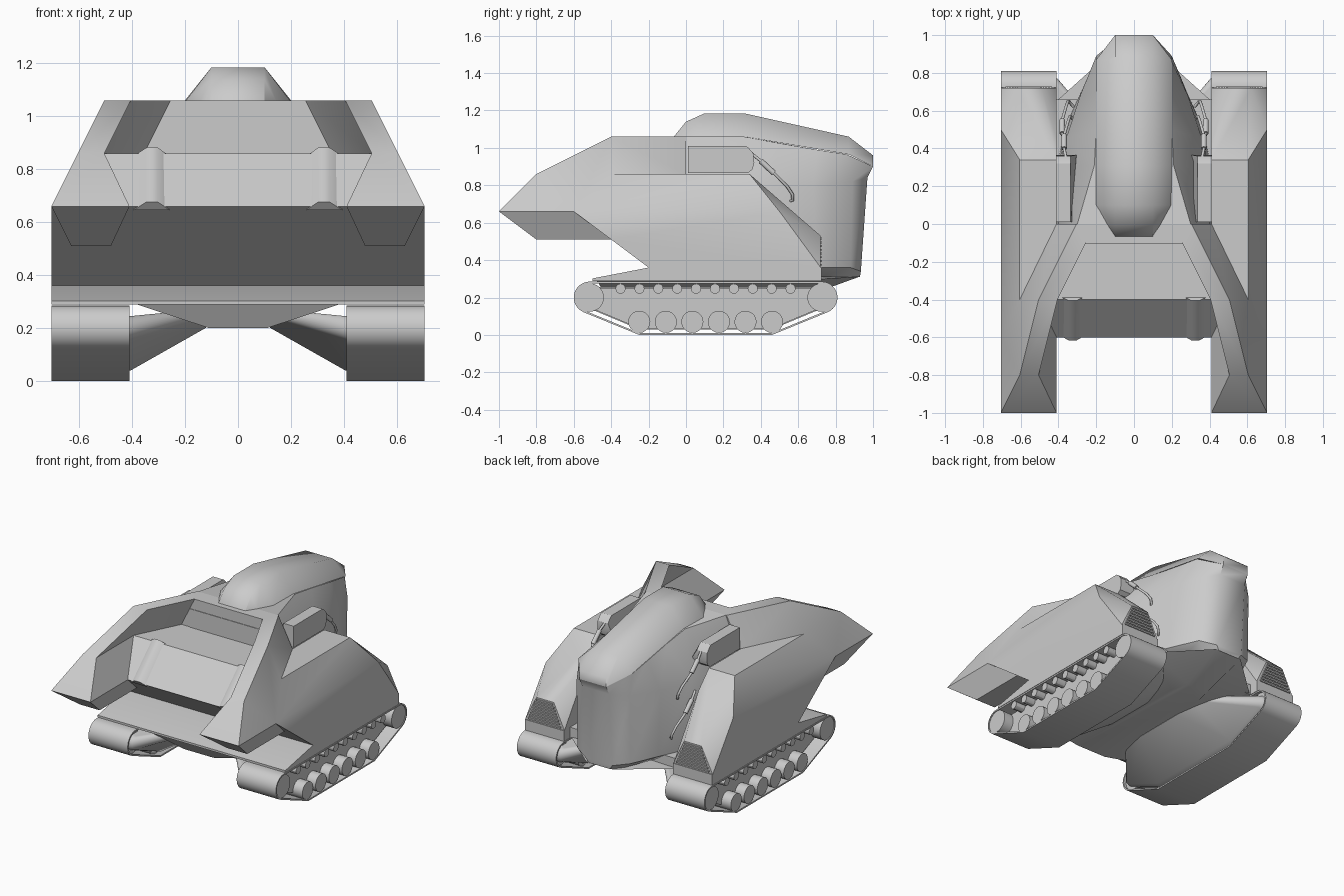
import bpy, bmesh, math
from mathutils import Vector

if "Cube" in bpy.data.objects:
    bpy.data.objects.remove(bpy.data.objects["Cube"])

grey = bpy.data.materials.new("hull_grey")
grey.diffuse_color = (0.6, 0.6, 0.6, 1)
grey.use_nodes = True
grey.node_tree.nodes["Principled BSDF"].inputs["Base Color"].default_value = grey.diffuse_color


def finish(name, bm, angle=30):
    bmesh.ops.remove_doubles(bm, verts=bm.verts, dist=0.0005)
    bmesh.ops.recalc_face_normals(bm, faces=bm.faces)
    me = bpy.data.meshes.new(name)
    bm.to_mesh(me)
    bm.free()
    me.materials.append(grey)
    ob = bpy.data.objects.new(name, me)
    bpy.context.collection.objects.link(ob)
    bpy.ops.object.select_all(action='DESELECT')
    ob.select_set(True)
    bpy.context.view_layer.objects.active = ob
    bpy.ops.object.shade_smooth_by_angle(angle=math.radians(angle))
    return ob


def loft(bm, rings, caps=True, loop=False):
    vs = [[bm.verts.new(p) for p in r] for r in rings]
    n = len(vs[0])
    pairs = list(zip(vs, vs[1:])) + ([(vs[-1], vs[0])] if loop else [])
    for a, b in pairs:
        for i in range(n):
            j = (i + 1) % n
            bm.faces.new((a[i], a[j], b[j], b[i]))
    if caps and not loop:
        bm.faces.new(vs[0])
        bm.faces.new(vs[-1])


def prism(bm, yz, x0, x1):
    loft(bm, [[(x, y, z) for y, z in yz] for x in (x0, x1)])


def full(half):
    """Close a half ring across the centre plane."""
    return half + [(-x, y, z) for x, y, z in reversed(half)]


def box(bm, x0, x1, y0, y1, z0, z1):
    prism(bm, [(y0, z0), (y1, z0), (y1, z1), (y0, z1)], x0, x1)


# Main body: prongs, nose, front recess and side pods (half, mirrored)
P = dict(
    A=(.705, -1, .66), B=(.41, -1, .66), C=(.605, -.8, .86), D=(.505, -.8, .86),
    E=(.505, -.4, 1.06), F=(.405, -.4, 1.06), G=(.305, 0, 1.06), H=(.255, -.1, 1.06),
    P=(.63, -.8, .51), Q=(.48, -.8, .51), R=(.63, -.4, .51), q=(.48, -.4, .51),
    N=(.41, -.6, .66), O=(.705, -.6, .66), S=(.705, -.4, .51), T=(.705, -.2, .36),
    w=(.505, -.4, .86), W=(.355, -.1, .86), h=(.605, -.4, .86),
    I=(.41, 0, .86), J=(.605, .34, .86), K=(.41, .34, .86), L=(.705, .5, .66),
    l=(.41, .45, .75), M=(.62, .72, .53), X=(.49, .72, .53), Y=(.705, .72, .36),
    Z=(.41, .72, .36), U=(.41, 0, .36))
for key, src in zip("12345678", "NwWHGqTU"):
    P[key] = (0,) + P[src][1:]
FACES = ("ACEhO OhJL OLYTS CDFE ABDC EFHG H45G BNwD DwF wWHF N12w w23W W34H "
         "APQB AORP BQqN PRqQ 1Nq6 OSR ST76qR EGIh hIKJ KJMX JLM LYM KXl lXZ "
         "XMYZ IKlZU G58UI T78UZY").split()
bm = bmesh.new()
for s in (1, -1):
    vs = {k: bm.verts.new((s * p[0], p[1], p[2])) for k, p in P.items()}
    for f in FACES:
        bm.faces.new([vs[c] for c in f])
finish("main_body", bm, 35)

# Ridges over the nose corners
bm = bmesh.new()
for s in (1, -1):
    rings = []
    for y, z in ((-.39, .86), (-.6, .655)):
        rings.append([(s * .258, y + .01, z - .01), (s * .304, y - .016, z + .022),
                      (s * .345, y - .016, z + .022), (s * .395, y + .01, z - .01)])
    loft(bm, rings)
finish("nose_ridges", bm, 60)

# Lip across the back wall of the front recess
bm = bmesh.new()
box(bm, -.29, .29, -.104, -.09, .86, .985)
box(bm, -.255, .255, -.104, -.09, 1.0, 1.06)
finish("recess_wall_panels", bm)

# Rear hull, tapering backwards
bm = bmesh.new()
bottom = [(.3, 0, .31), (.3, .3, .31), (.26, .5, .31), (.2, .72, .31), (.14, .86, .31), (.08, .93, .31)]
lower = [(.41, 0, .36), (.41, .3, .36), (.36, .52, .36), (.28, .7, .36), (.2, .88, .36), (.1, .935, .34)]
middle = [(.4, 0, .8), (.4, .3, .8), (.36, .45, .8), (.285, .68, .8), (.2, .89, .82), (.1, .97, .84)]
rim = [(.3, 0, 1.06), (.21, .31, 1.06), (.2, .5, 1.025), (.2, .7, .99), (.2, .86, .965), (.1, 1, .9)]
loft(bm, [full(r) for r in (bottom, lower, middle, rim)])
finish("rear_hull", bm, 35)

# Raised spine along the top
bm = bmesh.new()
rings = []
for y, xs, zs, zt in ((-.065, .1, 1.055, 1.06), (0, .145, 1.055, 1.14), (.1, .2, 1.055, 1.185),
                      (.31, .2, 1.06, 1.185), (.87, .2, .965, 1.06), (1.0, .1, .9, .96)):
    rings.append(full([(xs, y, zs), (.1, y, zt)]))
loft(bm, rings)
finish("top_spine", bm, 53)

# Fender plate over both tracks
bm = bmesh.new()
for x0, x1, end in ((.41, .705, .725), (-.705, -.41, .725), (-.41, .41, .66)):
    prism(bm, [(-.5, .288), (-.5, .302), (-.2, .36), (end, .36), (end, .288)], x0, x1)
finish("fender_plate", bm)

# Belly keel
bm = bmesh.new()
loft(bm, [[(-.4, -.48, .295), (.4, -.48, .295), (.4, .66, .295), (.1, .93, .312), (-.1, .93, .312), (-.4, .66, .295)],
          [(-.11, -.42, .2), (.11, -.42, .2), (.11, .5, .2), (.08, .62, .2), (-.08, .62, .2), (-.11, .5, .2)]])
finish("belly_keel", bm)

# Side boxes on the shoulders, with sloped inner edge
bm = bmesh.new()
yz = [(.01, .865), (.33, .865), (.355, .885), (.365, .92), (.36, .97), (.335, 1.0), (.32, 1.01), (.01, 1.01)]
for s in (1, -1):
    loft(bm, [[(s * (.305 + .03 * (z > .95)), y, z) for y, z in yz], [(s * .412, y, z) for y, z in yz]])
finish("shoulder_boxes", bm)

# Rear vents with slats
bm = bmesh.new()
for s in (1, -1):
    for i in range(8):
        z, inset = .37 + i * .02, i * .0085
        box(bm, s * (.435 + inset), s * (.68 - inset), .71, .727, z, z + .01)
finish("vent_slats", bm)


# Track outline, shrunk by d
def outline(d):
    r, pts = .085 - d, []
    for i in range(15):
        a = math.radians(90 + 158 * i / 14)
        pts.append((-.515 + r * math.cos(a), .2 + r * math.sin(a)))
    pts += [(-.25, d), (.46, d)]
    for i in range(15):
        a = math.radians(-68 + 158 * i / 14)
        pts.append((.725 + r * math.cos(a), .2 + r * math.sin(a)))
    return pts


def wheel(bm, x0, x1, y, z, r, n):
    prism(bm, [(y + r * math.cos(2 * math.pi * i / n), z + r * math.sin(2 * math.pi * i / n))
               for i in range(n)], x0, x1)


for side, s in (("right", 1), ("left", -1)):
    # Belt
    bm = bmesh.new()
    loft(bm, [[(s * x, y, z) for y, z in outline(d)]
              for x, d in ((.41, 0), (.705, 0), (.705, .01), (.41, .01))], loop=True)
    finish(side + "_track_belt", bm)
    # Inner frame
    bm = bmesh.new()
    prism(bm, outline(.035), s * .43, s * .63)
    finish(side + "_track_frame", bm)
    # Idlers, road wheels and return rollers
    bm = bmesh.new()
    for y in (-.515, .725):
        wheel(bm, s * .43, s * .7, y, .2, .076, 24)
    for i in range(6):
        wheel(bm, s * .45, s * .7, -.25 + i * .142, .07, .059, 20)
    for i in range(10):
        wheel(bm, s * .45, s * .7, -.35 + i * .101, .247, .027, 12)
    finish(side + "_wheels", bm)
    # Suspension fairing joining track to keel
    bm = bmesh.new()
    loft(bm, [[(s * .44, y, z) for y, z in outline(.03)],
              [(s * .405, y, z) for y, z in outline(.04)],
              [(s * .12, .1 + (y - .1) * .5, .24 + (z - .15) * .35) for y, z in outline(.04)]])
    finish(side + "_suspension", bm, 40)


# Hoses with thicker sleeves
def hose(name, pts, r):
    cu = bpy.data.curves.new(name, 'CURVE')
    cu.dimensions = '3D'
    cu.bevel_depth, cu.bevel_resolution, cu.use_fill_caps = r, 2, True
    sp = cu.splines.new('POLY')
    sp.points.add(len(pts) - 1)
    for q, p in zip(sp.points, pts):
        q.co = (*p, 1)
    cu.materials.append(grey)
    bpy.context.collection.objects.link(bpy.data.objects.new(name, cu))


upper = [(.36, .35, .97), (.37, .4, .93), (.37, .47, .865), (.35, .54, .795), (.34, .57, .75), (.335, .57, .72), (.31, .54, .71)]
shift = Vector((.01, .08, -.24))
for s in (1, -1):
    for tag, off in (("upper", Vector()), ("lower", shift)):
        pts = [Vector(p) + off for p in upper]
        pts = [(s * p.x, p.y, p.z) for p in pts]
        hose(tag + "_hose", pts, .008)
        hose(tag + "_hose_sleeve", pts[1:3], .015)
